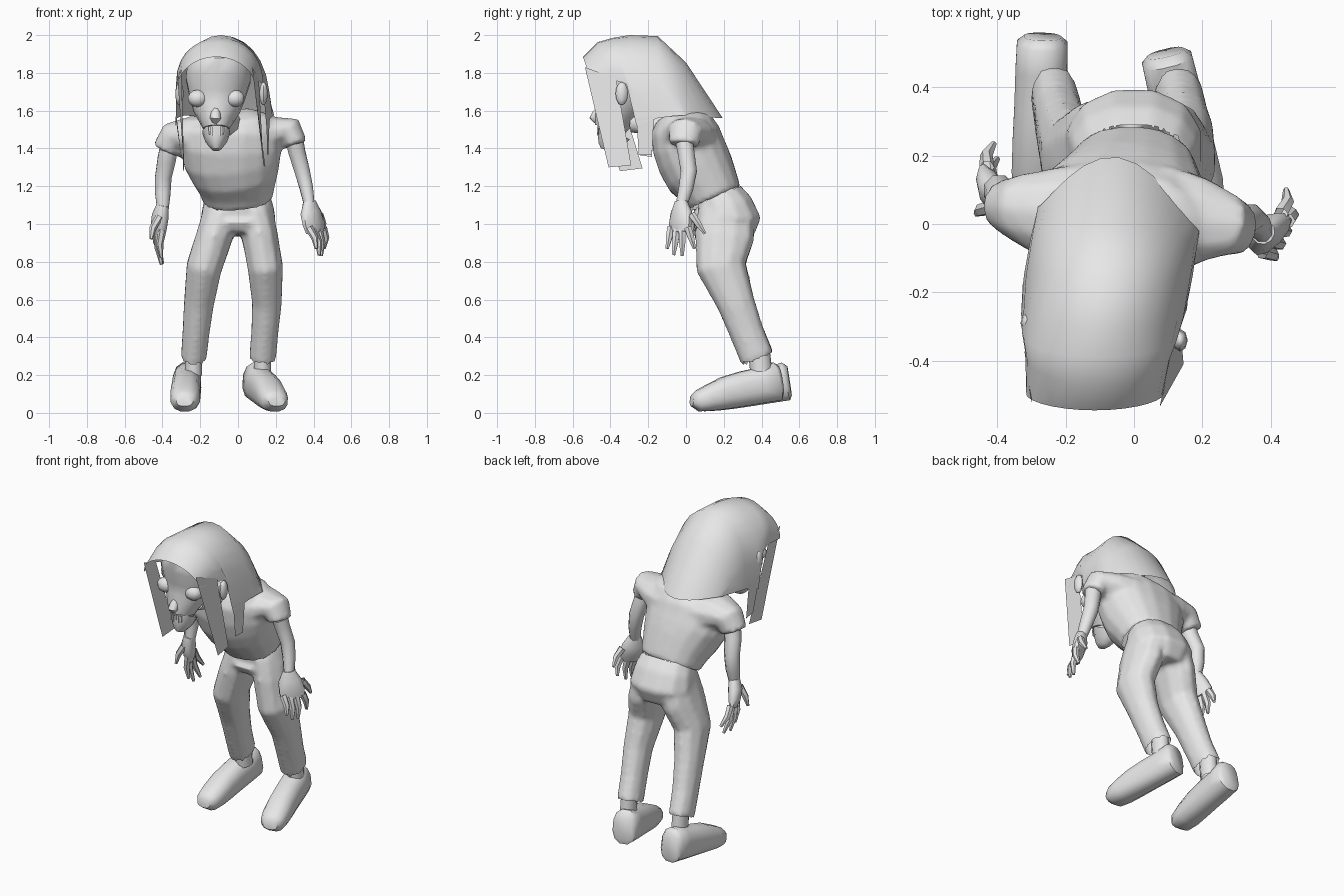
import bpy, bmesh, math
from mathutils import Vector

grey = bpy.data.materials.new("light_grey")
grey.diffuse_color = (0.8, 0.8, 0.8, 1)


def make(name, verts, faces, angle=50):
    me = bpy.data.meshes.new(name)
    me.from_pydata([tuple(v) for v in verts], [], faces)
    bm = bmesh.new()
    bm.from_mesh(me)
    bmesh.ops.recalc_face_normals(bm, faces=bm.faces)
    bm.to_mesh(me)
    bm.free()
    me.materials.append(grey)
    me.shade_smooth()
    me.set_sharp_from_angle(angle=math.radians(angle))
    ob = bpy.data.objects.new(name, me)
    bpy.context.collection.objects.link(ob)
    return ob


def tube(name, rings, ref=(1, 0, 0), n=10, p=1.0, caps="both"):
    """Loft of (x, y, z, half width along ref, half width across); p < 1 is boxier."""
    c = [Vector(r[:3]) for r in rings]
    verts, faces = [], []
    for i, r in enumerate(rings):
        t = (c[min(i + 1, len(c) - 1)] - c[max(i - 1, 0)]).normalized()
        a = Vector(ref) - t * t.dot(Vector(ref))
        a.normalize()
        b = t.cross(a)
        for k in range(n):
            w = 2 * math.pi * (k + 0.5) / n
            cs, sn = math.cos(w), math.sin(w)
            u = math.copysign(abs(cs) ** p, cs)
            v = math.copysign(abs(sn) ** p, sn)
            verts.append(c[i] + a * r[3] * u + b * r[4] * v)
    for i in range(len(rings) - 1):
        for k in range(n):
            j = (k + 1) % n
            faces.append((i * n + k, i * n + j, (i + 1) * n + j, (i + 1) * n + k))
    if caps == "both":
        faces.append(tuple(range(n)))
    if caps in ("both", "end"):
        faces.append(tuple(range((len(rings) - 1) * n, len(rings) * n)))
    return make(name, verts, faces)


def fuse(name, parts, is_open, voxel=.016, smooth=3):
    """Merge overlapping parts into one smooth skin, then open the hems."""
    verts, faces = [], []
    for ob in parts:
        base = len(verts)
        verts += [v.co.copy() for v in ob.data.vertices]
        faces += [tuple(base + i for i in f.vertices) for f in ob.data.polygons]
        bpy.data.objects.remove(ob)
    ob = make(name, verts, faces)
    m = ob.modifiers.new("skin", 'REMESH')
    m.mode, m.voxel_size, m.use_smooth_shade = 'VOXEL', voxel, True
    s = ob.modifiers.new("soften", 'SMOOTH')
    s.factor, s.iterations = .5, smooth
    me = bpy.data.meshes.new_from_object(ob.evaluated_get(bpy.context.evaluated_depsgraph_get()))
    ob.modifiers.clear()
    ob.data = me
    bm = bmesh.new()
    bm.from_mesh(me)
    bm.normal_update()
    gone = [f for f in bm.faces if is_open(f.calc_center_median(), f.normal)]
    bmesh.ops.delete(bm, geom=gone, context='FACES')
    bm.to_mesh(me)
    bm.free()
    return ob


def ball(name, loc, size, seg=10, rings=7):
    bm = bmesh.new()
    bmesh.ops.create_uvsphere(bm, u_segments=seg, v_segments=rings, radius=1)
    verts = [Vector(loc) + v.co * Vector(size) for v in bm.verts]
    faces = [tuple(v.index for v in f.verts) for f in bm.faces]
    bm.free()
    return make(name, verts, faces)


# Shirt: body leaning forward from the waist, with short sleeves
HEM, HEM_UP = Vector((0, .155, 1.13)), Vector((0, -.42, .907))
fuse("shirt", [
    tube("body", [(0, .155, 1.13, .185, .15), (-.005, .127, 1.19, .202, .163), (-.015, .075, 1.27, .235, .19),
                  (-.03, .04, 1.34, .26, .195), (-.035, .01, 1.42, .27, .192),
                  (-.03, -.005, 1.50, .255, .182), (-.03, -.005, 1.55, .215, .15),
                  (-.04, -.01, 1.58, .1, .09)], n=16, p=.9),
    tube("left", [(-.15, .02, 1.45, .17, .13), (-.26, .035, 1.465, .135, .105),
                  (-.345, .05, 1.455, .098, .088), (-.378, .055, 1.385, .075, .08)], ref=(0, 1, 0)),
    tube("right", [(.1, .01, 1.46, .17, .13), (.2, .01, 1.48, .13, .09),
                   (.28, -.005, 1.487, .092, .08), (.305, -.012, 1.42, .08, .064)], ref=(0, 1, 0))],
     lambda c, n: (c - HEM).dot(HEM_UP) < .015 and n.dot(HEM_UP) < -.75)

# Trousers: hips and two legs
fuse("trousers", [
    tube("hips", [(0, .168, 1.16, .168, .125), (0, .205, 1.09, .192, .153),
                  (0, .222, 1.02, .205, .18), (0, .215, .945, .15, .145)], n=12, p=.9),
    tube("right", [(.085, .21, 1.07, .1, .15), (.116, .205, .93, .1, .16),
                   (.145, .185, .77, .097, .134), (.153, .265, .58, .081, .102),
                   (.142, .32, .43, .074, .093), (.13, .378, .285, .073, .092)], p=.95),
    tube("left", [(-.085, .21, 1.07, .1, .15), (-.126, .205, .93, .1, .16),
                  (-.18, .19, .77, .097, .132), (-.207, .265, .58, .082, .102),
                  (-.222, .32, .43, .074, .093), (-.235, .382, .285, .07, .092)], p=.95)],
     lambda c, n: (c.z > 1.09 and n.z > .75) or (c.z < .36 and n.z < -.6))

# Ankles and shoes: (position along sole, underside z, top z, half width)
SHOE = [(0, .09, .25, .055), (.04, .062, .272, .076), (.2, .05, .245, .078), (.42, .033, .222, .078),
        (.62, .018, .193, .08), (.8, .008, .15, .08), (.93, .006, .12, .07), (1, .035, .095, .045)]
for side, heel, toe, ax in (("left", (-.268, .548), (-.283, .055), -.235),
                            ("right", (.092, .50), (.205, .03), .13)):
    tube(side + "_ankle", [(ax, .385, .34, .045, .058), (ax, .40, .2, .048, .058)], n=10, caps="none")
    h, d = Vector(heel), Vector(toe) - Vector(heel)
    tube(side + "_shoe", [(*(h + d * s), (lo + hi) / 2, (hi - lo) / 2, w) for s, lo, hi, w in SHOE],
         ref=(0, 0, 1), n=12, p=.82)

# Arms
tube("left_arm", [(-.368, .055, 1.39, .052, .05), (-.378, .065, 1.34, .052, .05),
                  (-.395, .1, 1.25, .047, .046), (-.398, .095, 1.16, .044, .042),
                  (-.398, .08, 1.07, .032, .03)], n=8, caps="none")
tube("right_arm", [(.302, -.008, 1.43, .05, .05), (.312, 0, 1.38, .048, .048),
                   (.34, .015, 1.28, .044, .046), (.362, 0, 1.19, .038, .042),
                   (.378, -.025, 1.10, .03, .032)], n=8, caps="none")

# Hands: palm plus bent fingers
HANDS = {
    "left": ((-.4, .9, 0),
             [(-.398, .08, 1.10, .036, .033), (-.412, .09, 1.04, .058, .042),
              (-.42, .11, .98, .066, .036), (-.42, .125, .94, .06, .022)],
             [((-.40, .065, .97), (-.405, .08, .82)), ((-.415, .1, .96), (-.405, .13, .785)),
              ((-.42, .135, .95), (-.40, .19, .79)), ((-.43, .165, .96), (-.41, .235, .85)),
              ((-.415, .05, 1.04), (-.46, .03, .92))]),
    "right": ((.7, .7, 0),
              [(.378, -.025, 1.12, .036, .033), (.386, -.025, 1.06, .07, .042),
               (.402, -.03, 1.0, .078, .036), (.412, -.032, .955, .07, .022)],
              [((.375, -.08, .98), (.415, -.1, .87)), ((.40, -.05, .97), (.43, -.065, .835)),
               ((.425, -.02, .97), (.44, -.02, .83)), ((.45, .01, .98), (.455, .045, .87)),
               ((.43, .03, 1.05), (.445, .10, .95))]),
}
for side, (across, palm, fingers) in HANDS.items():
    tube(side + "_palm", palm, ref=across, n=10)
    out = -.012 if side == "left" else .012
    for i, (a, b) in enumerate(fingers):
        a, b = Vector(a), Vector(b)
        mid = a.lerp(b, .5) + Vector((out, 0, 0))
        tube(f"{side}_{'thumb' if i == 4 else 'finger'}_{i + 1}",
             [(*a, .022, .022), (*mid, .019, .019), (*b, .009, .009)], ref=(0, 1, 0), n=6, caps="end")

# Head, neck and jaw
tube("neck", [(-.10, -.28, 1.54, .06, .06), (-.065, -.17, 1.53, .065, .065), (-.05, -.1, 1.52, .08, .08)],
     n=8, caps="none")
tube("head", [(-.115, -.40, 1.505, .07, .085), (-.115, -.39, 1.545, .092, .102), (-.113, -.365, 1.60, .125, .115),
              (-.11, -.335, 1.67, .15, .145), (-.105, -.315, 1.76, .175, .19),
              (-.10, -.30, 1.85, .17, .205), (-.10, -.29, 1.93, .1, .13)], n=14)
tube("throat", [(-.115, -.385, 1.52, .064, .073), (-.115, -.39, 1.47, .055, .065)], n=8, caps="none")
tube("jaw", [(-.115, -.38, 1.487, .075, .095), (-.115, -.40, 1.445, .06, .078),
             (-.115, -.42, 1.41, .036, .05), (-.115, -.425, 1.393, .02, .028)], n=12)
tube("nose", [(-.115, -.45, 1.625, .014, .012), (-.118, -.473, 1.585, .026, .025),
              (-.12, -.485, 1.56, .032, .028), (-.12, -.472, 1.543, .018, .018)], n=8)
for i in range(5):
    x = -.15 + i * .0175
    y = -.468 + 4 * (x + .115) ** 2
    tube(f"tooth_{i + 1}", [(x, y, 1.515, .008, .005), (x, y, 1.475 - .008 * (i % 2), .006, .004)], n=4)
for side, ex, ax, ay in (("left", -.213, -.31, -.29), ("right", -.018, .135, -.34)):
    ball(side + "_eye", (ex, -.425, 1.665), (.055, .045, .046))
    ball(side + "_ear", (ax, ay, 1.69), (.022, .033, .062), 8, 6)

# Hair cap: arches (centre x, half width, side y, side z, crown y, crown z, fullness, skew) from brow to nape
ARCHES = [(-.115, .2, -.5, 1.75, -.545, 1.885, 1.2, 0), (-.105, .213, -.375, 1.76, -.47, 1.962, .9, 0),
          (-.098, .23, -.315, 1.74, -.39, 1.985, .85, 0), (-.09, .24, -.262, 1.52, -.3, 2.0, .72, 0),
          (-.075, .247, -.15, 1.56, -.15, 1.995, .75, 0), (-.06, .242, -.06, 1.57, .0, 1.855, 1, .02),
          (-.045, .236, .015, 1.575, .195, 1.56, 2.4, .035)]
N = 14
cap = []
for cx, hw, ys, zs, yc, zc, full, skew in ARCHES:
    for k in range(N + 1):
        w = math.pi * k / N
        s = max(0, math.sin(w)) ** full
        cap.append((cx - hw * math.cos(w), ys + (yc - ys) * s + skew * math.cos(w), zs + (zc - zs) * s))
make("hair_cap", cap, [(i * (N + 1) + k, i * (N + 1) + k + 1, (i + 1) * (N + 1) + k + 1, (i + 1) * (N + 1) + k)
                       for i in range(len(ARCHES) - 1) for k in range(N)], 60)

# Loose hair locks as thin sheets
LOCKS = {
    "left_front_lock": [(-.3, -.525, 1.82), (-.32, -.375, 1.765), (-.285, -.23, 1.295), (-.29, -.35, 1.28)],
    "right_front_lock": [(.075, -.535, 1.83), (.11, -.37, 1.77), (.135, -.29, 1.31), (.145, -.41, 1.30)],
    "left_rear_lock": [(-.33, -.262, 1.56), (-.325, -.17, 1.57), (-.3, -.18, 1.355), (-.3, -.25, 1.365)],
    "right_rear_lock": [(.15, -.262, 1.56), (.168, -.17, 1.57), (.16, -.18, 1.365), (.155, -.25, 1.365)],
}
for name, pts in LOCKS.items():
    make(name, pts, [(0, 1, 2, 3)])
